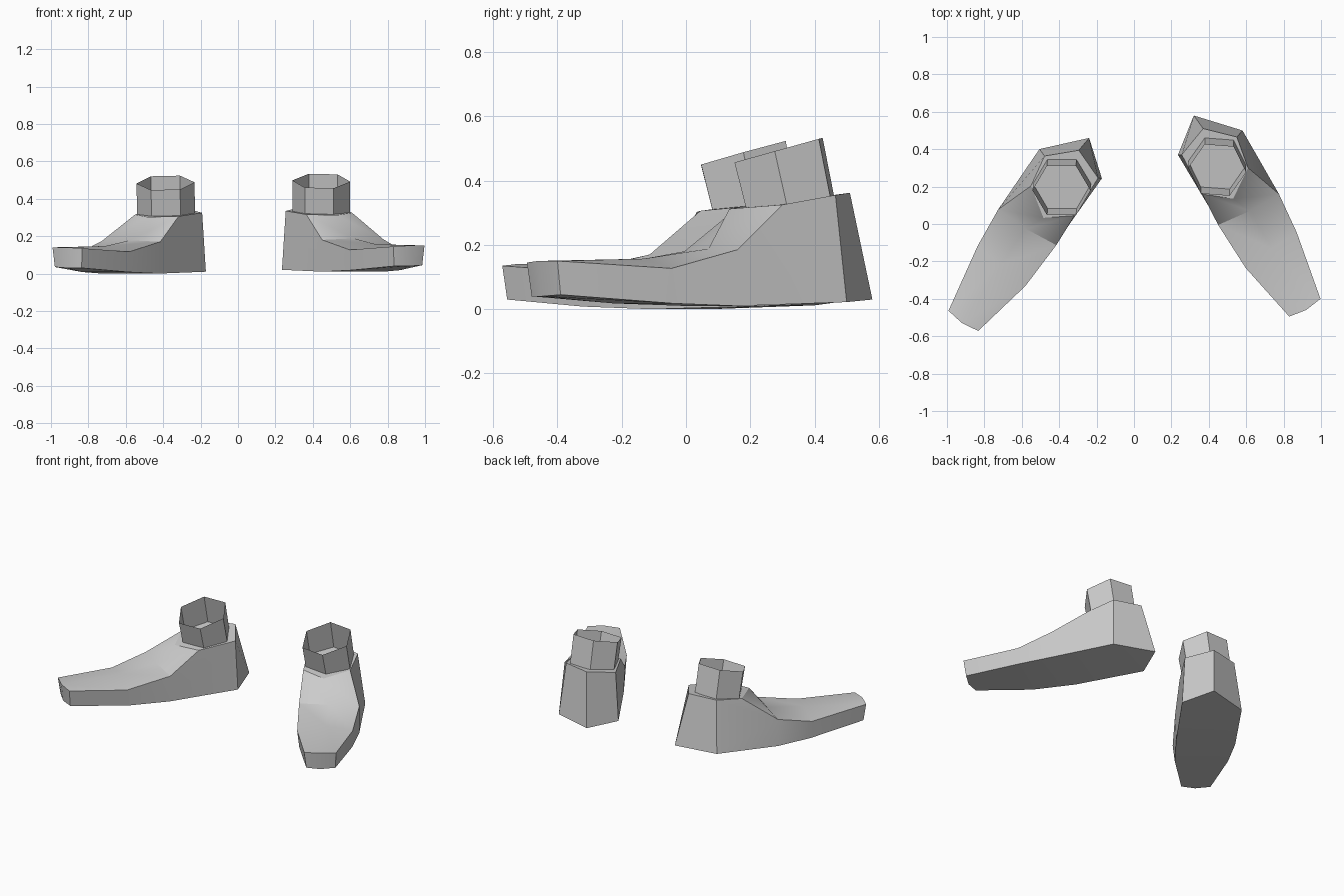
import bpy, bmesh, math
from mathutils import Vector, Matrix

if "Cube" in bpy.data.objects:
    bpy.data.objects.remove(bpy.data.objects["Cube"])

# Right foot: points run toe -> heel
SOLE = {  # bottom outline
    "toe_o": (.985, -.39, .045), "toe": (.915, -.45, .04), "toe_i": (.835, -.48, .04),
    "fore_o": (.865, -.04, .018), "fore_i": (.605, -.225, .018),
    "mid_o": (.775, .16, .01), "mid_i": (.455, .0, .01),
    "heel_o": (.58, .50, .022), "heel_i": (.235, .37, .02), "heel": (.32, .58, .03),
}
TOP = {  # upper edge, instep ridge and ankle rim
    "toe_o": (.997, -.40, .15), "toe": (.92, -.46, .15), "toe_i": (.83, -.495, .145),
    "fore_o": (.87, -.045, .127), "fore_c": (.735, -.13, .157), "fore_i": (.597, -.235, .127),
    "mid_o": (.775, .16, .185), "mid_c": (.62, .07, .188), "mid_i": (.45, -.005, .18),
    "rim_fo": (.53, .135, .312), "rim_fi": (.365, .16, .316), "rim_o": (.61, .30, .325),
    "heel_o": (.55, .465, .355), "heel_i": (.255, .37, .335), "heel": (.37, .51, .362),
}
TOP_FACES = ["toe_o toe fore_c fore_o", "toe toe_i fore_i fore_c",
             "fore_o fore_c mid_c mid_o", "fore_c fore_i mid_i mid_c",
             "mid_o mid_c rim_fo rim_o", "mid_c mid_i rim_fi rim_fo",
             "rim_fo rim_fi heel_i heel heel_o rim_o"]
SOLE_FACES = ["toe_o toe toe_i fore_i fore_o", "fore_o fore_i mid_i mid_o",
              "mid_o mid_i heel_i heel_o", "heel_o heel_i heel"]
OUTLINE = "toe toe_o fore_o mid_o heel_o heel heel_i mid_i fore_i toe_i".split()
EXTRA = {("mid_o", "heel_o"): ["rim_o"], ("heel_i", "mid_i"): ["rim_fi"]}


def finish(bm, name, matrix, smooth):
    bmesh.ops.transform(bm, matrix=matrix, verts=bm.verts)
    bmesh.ops.recalc_face_normals(bm, faces=bm.faces)
    mesh = bpy.data.meshes.new(name)
    bm.to_mesh(mesh)
    bm.free()
    ob = bpy.data.objects.new(name, mesh)
    bpy.context.collection.objects.link(ob)
    if smooth:
        bpy.ops.object.select_all(action='DESELECT')
        ob.select_set(True)
        bpy.context.view_layer.objects.active = ob
        bpy.ops.object.shade_smooth_by_angle(angle=math.radians(30))


def foot(name, matrix):
    bm = bmesh.new()
    lo = {k: bm.verts.new(p) for k, p in SOLE.items()}
    hi = {k: bm.verts.new(p) for k, p in TOP.items()}
    for f in TOP_FACES:
        bm.faces.new([hi[k] for k in f.split()])
    for f in SOLE_FACES:
        bm.faces.new([lo[k] for k in f.split()])
    # side walls
    for a, b in zip(OUTLINE, OUTLINE[1:] + OUTLINE[:1]):
        extra = [hi[k] for k in EXTRA.get((a, b), [])]
        bm.faces.new([lo[a], lo[b], hi[b]] + extra + [hi[a]])
    finish(bm, name, matrix, True)


def collar(name, matrix):
    # open six-sided ankle tube leaning forward
    bm = bmesh.new()
    rings = []
    for (cx, cy, cz), slope in (((.445, .325, .328), .12), ((.445, .288, .495), .28)):
        ring = []
        for i in range(6):
            a = math.radians(60 * i - 4.5)
            dx, dy = .155 * math.cos(a), .152 * math.sin(a)
            ring.append(bm.verts.new((cx + dx, cy + dy, cz + slope * dy)))
        rings.append(ring)
    for i in range(6):
        j = (i + 1) % 6
        bm.faces.new([rings[0][i], rings[0][j], rings[1][j], rings[1][i]])
    finish(bm, name, matrix, False)


# Left side is the mirrored right side, turned a little about the heel
left = (Matrix.Scale(-1, 4, (1, 0, 0)) @ Matrix.Translation((.24, .46, -.01))
        @ Matrix.Rotation(math.radians(4.5), 4, 'Z') @ Matrix.Translation((-.32, -.58, 0)))
for side, m in (("right", Matrix.Identity(4)), ("left", left)):
    foot(side + "_foot", m)
    collar(side + "_ankle_collar", m)
